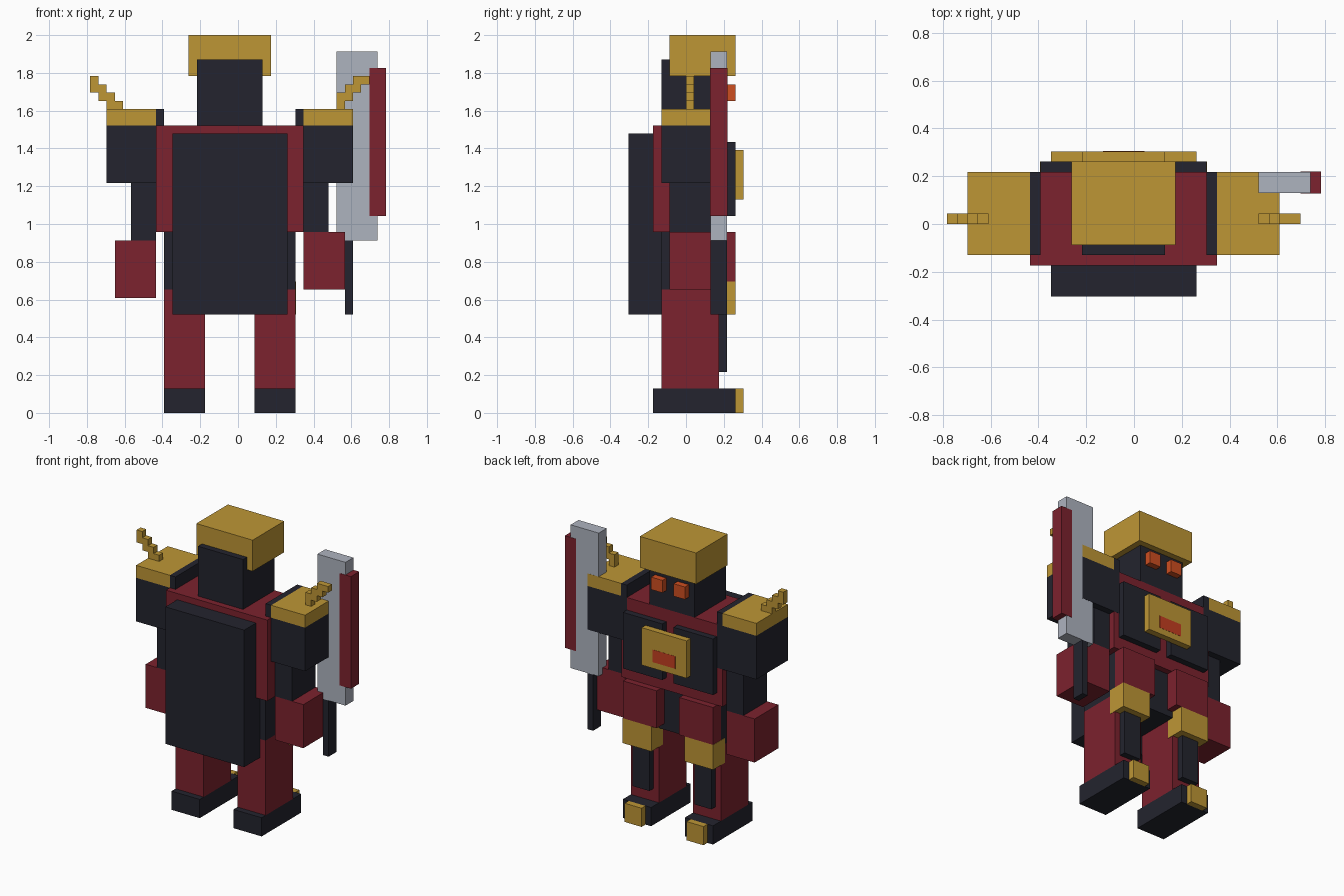
import bpy
import bmesh
from mathutils import Vector

cube = bpy.data.objects.get("Cube")
if cube:
    bpy.data.objects.remove(cube, do_unlink=True)

U = 2 / 46  # one block of the build grid


def material(name, r, g, b):
    """Flat colour from 0-255 display values, stored as linear."""
    lin = [((c / 255 + 0.055) / 1.055) ** 2.4 for c in (r, g, b)]
    mat = bpy.data.materials.new(name)
    mat.use_nodes = True
    mat.diffuse_color = (*lin, 1)
    bsdf = next(n for n in mat.node_tree.nodes if n.type == 'BSDF_PRINCIPLED')
    bsdf.inputs["Base Color"].default_value = (*lin, 1)
    return mat


DARK = material("charcoal", 35, 36, 46)
RED = material("crimson", 124, 34, 46)
GOLD = material("gold", 190, 150, 53)
STEEL = material("pale steel", 174, 179, 191)
ORANGE = material("ember orange", 206, 78, 32)
GEM = material("gem red", 196, 62, 32)


def boxes(name, mat, *extents):
    """One object made of boxes, each (x0, x1), (y0, y1), (z0, z1) in blocks."""
    bm = bmesh.new()
    for ext in extents:
        lo = Vector([e[0] for e in ext])
        hi = Vector([e[1] for e in ext])
        verts = bmesh.ops.create_cube(bm, size=1)["verts"]
        for v in verts:
            v.co = ((lo + hi) / 2 + v.co * (hi - lo)) * U
    mesh = bpy.data.meshes.new(name)
    bm.to_mesh(mesh)
    bm.free()
    mesh.materials.append(mat)
    obj = bpy.data.objects.new(name, mesh)
    bpy.context.collection.objects.link(obj)
    return obj


def pair(name, mat, x, y, z, drop=0):
    """A left part and its twin across the body axis at x = -1 block."""
    boxes("left_" + name, mat, (x, y, z))
    boxes("right_" + name, mat,
          ((-2 - x[1], -2 - x[0]), y, (z[0] - drop, z[1])))


# Torso, waist and cape
boxes("torso", RED, ((-10, 8), (-4, 5), (22, 35)))
boxes("waist", DARK, ((-9, 7), (-3, 4), (15, 22)))
boxes("cape", DARK, ((-8, 6), (-7, -3), (12, 34)))

# Chest armour
pair("chest_plate", DARK, (0, 7), (5, 6), (24, 33))
boxes("chest_badge", GOLD, ((-5, 3), (6, 7), (26, 32)))
boxes("badge_gem", GEM, ((-3, 1), (6.95, 7.03), (27, 29)))

# Head and helmet
boxes("head", DARK, ((-5, 3), (-3, 5), (35, 41)))
boxes("head_guard", DARK, ((-5, 3), (-3, -2), (41, 43)))
boxes("helmet", GOLD, ((-6, 4), (-2, 6), (41, 46)))
pair("eye", ORANGE, (0, 2), (5, 6), (38, 40))

# Arms; the right one hangs one block lower
pair("shoulder", DARK, (7, 14), (-3, 5.02), (28, 35))
pair("shoulder_collar", DARK, (7, 8), (-3, 5.02), (35, 37))
pair("shoulder_cap", GOLD, (8, 14), (-3, 5.02), (35, 37))
pair("arm", DARK, (8, 11), (-2, 4), (22, 28), drop=1)
boxes("left_hand", RED, ((8, 13), (-2, 4), (15, 22)))
boxes("right_hand", RED, ((-15, -10), (-2, 4), (14, 21)))

# Stepped shoulder horns
boxes("right_horn", GOLD,
      *[((x, x + 1), (0, 1), (z0, z1)) for x, z0, z1 in
        ((-18, 39, 41), (-17, 38, 40), (-16, 37, 39), (-15, 37, 38))])
boxes("left_horn", GOLD,
      *[((x, x + 1), (0, 1), (z0, z1)) for x, z0, z1 in
        ((12, 37, 39), (13, 38, 40), (14, 39, 41), (15, 40, 41))])

# Legs and leg armour
pair("leg", RED, (2, 7), (-3, 4), (3, 15))
pair("hip_plate", RED, (1, 7), (4, 6), (16, 22))
pair("knee_guard", GOLD, (1.96, 7.04), (3, 6), (12, 16))
pair("shin_plate", DARK, (3, 6), (4, 5), (5, 12))
pair("foot", DARK, (2, 7), (-4, 6), (0, 3))
pair("toe_cap", GOLD, (3, 6), (6, 7), (0, 3))

# Sword
boxes("sword_handle", DARK, ((13, 14), (3, 5), (12, 21)))
boxes("sword_blade", STEEL, ((12, 17), (3, 5), (21, 44)))
boxes("sword_edge", RED, ((16, 18), (2.95, 5.05), (24, 42)))
